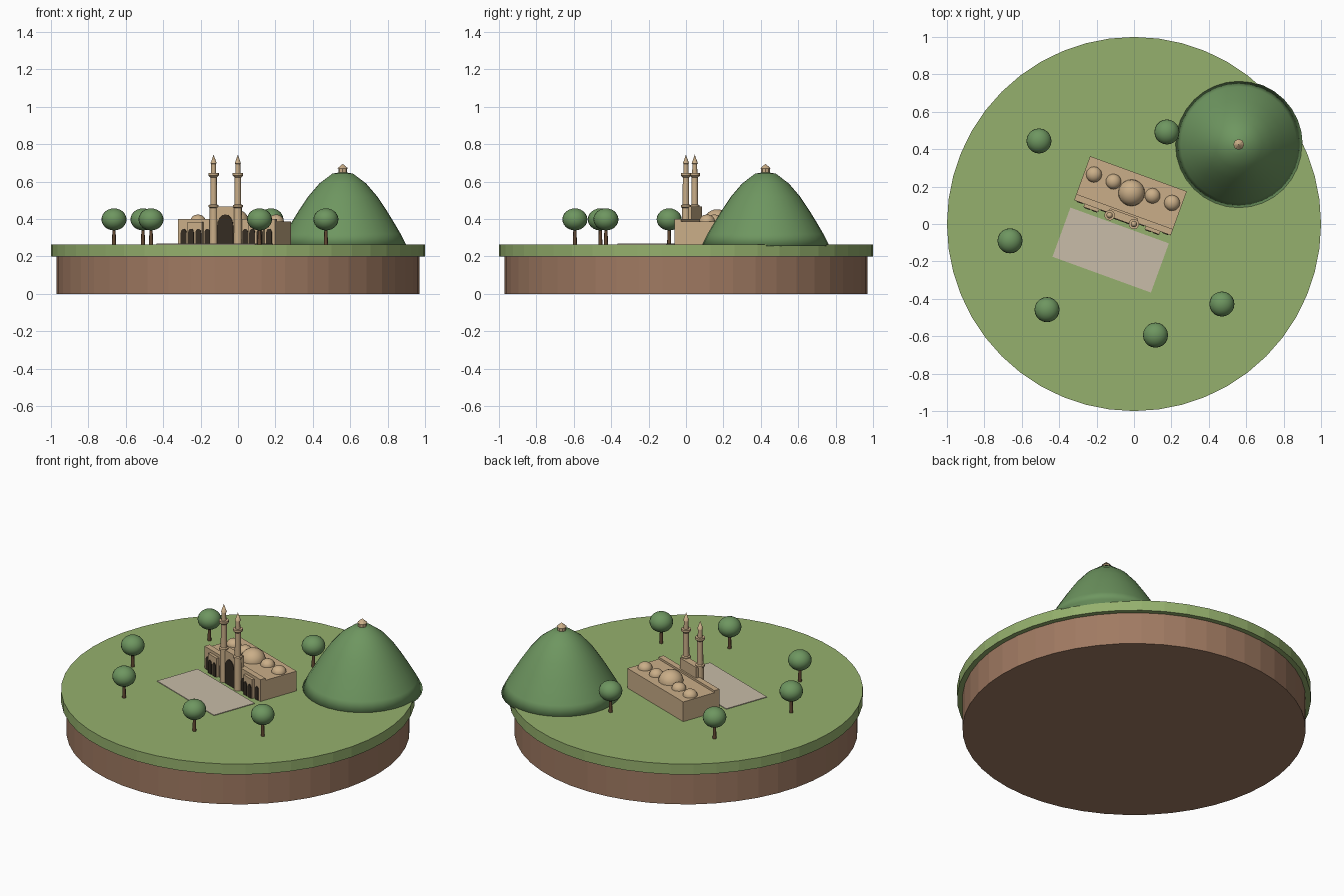
import bpy, bmesh, math
from mathutils import Matrix, Vector

cube = bpy.data.objects.get("Cube")
if cube:
    bpy.data.objects.remove(cube)


def material(name, r, g, b):
    """Flat colour from 0-255 display values, converted to linear."""
    lin = [((c / 255 + 0.055) / 1.055) ** 2.4 for c in (r, g, b)] + [1]
    m = bpy.data.materials.new(name)
    m.use_nodes = True
    m.diffuse_color = lin
    m.node_tree.nodes["Principled BSDF"].inputs["Base Color"].default_value = lin
    return m


GRASS = material("grass green", 149, 176, 109)
EARTH = material("earth brown", 160, 122, 98)
LEAF = material("foliage green", 110, 150, 96)
TRUNK = material("trunk brown", 98, 72, 50)
STONE = material("sandstone", 202, 174, 136)
PAVING = material("paving grey", 200, 188, 168)
DARK = material("arch shadow", 52, 44, 34)

GROUND = 0.265
# Frame of the building: turned on the ground, front along local -y
SITE = Matrix.Translation((-0.019, 0.151, 0)) @ Matrix.Rotation(math.radians(-20), 4, 'Z')


def finish(name, bm, mat, matrix, angle=None):
    bmesh.ops.recalc_face_normals(bm, faces=bm.faces)
    me = bpy.data.meshes.new(name)
    bm.to_mesh(me)
    bm.free()
    me.materials.append(mat)
    ob = bpy.data.objects.new(name, me)
    bpy.context.collection.objects.link(ob)
    ob.matrix_world = matrix
    if angle:
        bpy.ops.object.select_all(action='DESELECT')
        ob.select_set(True)
        bpy.context.view_layer.objects.active = ob
        bpy.ops.object.shade_smooth_by_angle(angle=math.radians(angle))
    return ob


def box(name, mat, x, y, z, matrix=SITE):
    """Box from (min, max) pairs."""
    bm = bmesh.new()
    bmesh.ops.create_cube(bm, size=1)
    for v in bm.verts:
        v.co = Vector([(a + b) / 2 + c * (b - a) for c, (a, b) in zip(v.co, (x, y, z))])
    return finish(name, bm, mat, matrix)


def lathe(name, mat, profile, sides, matrix, angle=None):
    """Turn (radius, z) points about the vertical axis and close both ends."""
    bm = bmesh.new()
    rings = []
    for r, z in profile:
        count = sides if r > 0 else 1
        rings.append([bm.verts.new((r * math.cos(math.tau * i / sides),
                                    r * math.sin(math.tau * i / sides), z))
                      for i in range(count)])
    for a, b in zip(rings, rings[1:]):
        for i in range(sides):
            j = (i + 1) % sides
            quad = [a[i % len(a)], a[j % len(a)], b[j % len(b)], b[i % len(b)]]
            bm.faces.new(list(dict.fromkeys(quad)))
    for ring in (rings[0], rings[-1]):
        if len(ring) > 1:
            bm.faces.new(ring)
    return finish(name, bm, mat, matrix, angle)


def arch(name, x, y, width, spring, top):
    """Thin dark arched plate standing on the ground against a wall at y."""
    w = width / 2
    pts = [(-w, GROUND), (w, GROUND)]
    for i in range(9):
        t = math.pi * i / 8
        pts.append((w * math.cos(t), spring + (top - spring) * math.sin(t)))
    bm = bmesh.new()
    face = bm.faces.new([bm.verts.new((x + px, y + 0.002, pz)) for px, pz in pts])
    ext = bmesh.ops.extrude_face_region(bm, geom=[face])
    for v in ext["geom"]:
        if isinstance(v, bmesh.types.BMVert):
            v.co.y -= 0.006
    return finish(name, bm, DARK, SITE)


# Round base
here = Matrix.Identity(4)
lathe("earth_base", EARTH, [(0.97, 0), (0.97, 0.2)], 48, here)
lathe("grass_disc", GRASS, [(1, 0.2), (1, GROUND)], 48, here)

# Hill with a small shrine on its summit
hill_at = Matrix.Translation((0.56, 0.425, 0))
lathe("hill", LEAF, [(0.342, 0.257), (0.31, 0.32), (0.275, 0.38), (0.235, 0.445),
                     (0.185, 0.52), (0.125, 0.59), (0.055, 0.643), (0, 0.652)],
      32, hill_at, 180)
lathe("summit_shrine", STONE, [(0.024, 0.63), (0.024, 0.67), (0.029, 0.67),
                               (0.012, 0.685), (0, 0.695)], 8, hill_at)

# Trees
for x, y in [(-0.508, 0.444), (0.176, 0.492), (-0.663, -0.09),
             (-0.465, -0.458), (0.115, -0.594), (0.47, -0.428)]:
    at = Matrix.Translation((x, y, 0))
    lathe("tree_trunk", TRUNK, [(0.011, GROUND), (0.008, 0.36)], 8, at, 60)
    bm = bmesh.new()
    bmesh.ops.create_uvsphere(bm, u_segments=20, v_segments=12, radius=0.067)
    bmesh.ops.scale(bm, vec=(1, 1, 0.88), verts=bm.verts)
    finish("tree_crown", bm, LEAF, at @ Matrix.Translation((0, 0, 0.398)), 60)

# Paved court and main building
box("paved_court", PAVING, (-0.28, 0.28), (-0.449, -0.169), (GROUND - 0.002, GROUND + 0.004))
box("prayer_hall", STONE, (-0.275, 0.275), (-0.11, 0.125), (GROUND, 0.388))
box("front_wall", STONE, (-0.275, 0.275), (-0.125, -0.09), (GROUND, 0.401))
box("main_portal", STONE, (-0.08, 0.08), (-0.142, -0.1), (GROUND, 0.468))
arch("main_arch", 0, -0.142, 0.09, 0.365, 0.425)

# Side porches, arcades and minarets, the same on both sides
for s in (-1, 1):
    box("side_porch", STONE, (s * 0.174 - 0.042, s * 0.174 + 0.042), (-0.142, -0.12), (GROUND, 0.383))
    for x, y in ((0.108, -0.125), (0.153, -0.142), (0.195, -0.142), (0.243, -0.125)):
        arch("arcade_arch", s * x, y, 0.032, 0.325, 0.348)
    lathe("minaret", STONE,
          [(0.023, GROUND), (0.021, 0.46), (0.027, 0.464), (0.027, 0.474), (0.018, 0.478),
           (0.017, 0.622), (0.028, 0.632), (0.028, 0.645), (0.014, 0.645),
           (0.013, 0.695), (0.017, 0.697), (0, 0.745)],
          12, SITE @ Matrix.Translation((s * 0.069, -0.136, 0)), 35)

# Row of roof domes
for x, y, r, h in [(-0.222, 0.04, 0.042, 0.036), (-0.111, 0.04, 0.041, 0.036),
                   (0, 0.017, 0.071, 0.064),
                   (0.111, 0.04, 0.041, 0.036), (0.222, 0.04, 0.042, 0.036)]:
    steps = [math.pi / 2 * i / 6 for i in range(6)]
    profile = [(r, 0.38)] + [(r * math.cos(t), 0.388 + h * math.sin(t)) for t in steps]
    lathe("roof_dome", STONE, profile + [(0, 0.388 + h)], 20,
          SITE @ Matrix.Translation((x, y, 0)), 50)
